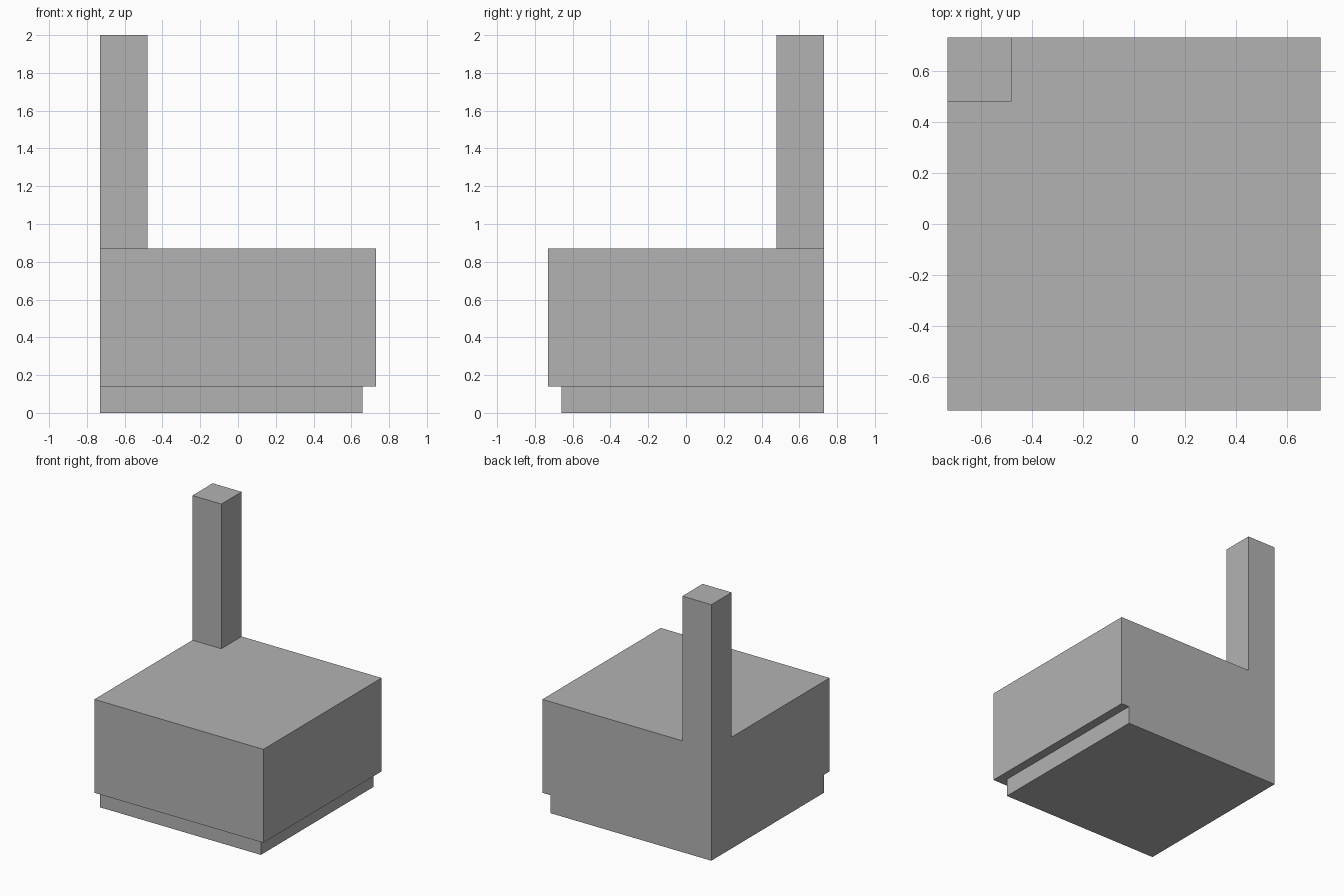
import bpy
from mathutils import Vector

default = bpy.data.objects.get("Cube")
if default:
    bpy.data.objects.remove(default, do_unlink=True)

# Single flat grey
grey = bpy.data.materials.new("plain grey")
grey.use_nodes = True
colour = (0.45, 0.45, 0.45, 1)
grey.diffuse_color = colour
grey.node_tree.nodes["Principled BSDF"].inputs["Base Color"].default_value = colour


def box(name, low, high):
    """Flat-shaded box between two opposite corners."""
    low, high = Vector(low), Vector(high)
    bpy.ops.mesh.primitive_cube_add(size=1, location=(low + high) / 2)
    part = bpy.context.object
    part.name = name
    part.scale = high - low
    bpy.ops.object.transform_apply(location=False, rotation=False, scale=True)
    part.data.materials.append(grey)
    return part


HALF = 0.73        # half width of the body
STEP = 0.07        # recess of the plinth on the front and left sides
POST = 0.25        # post thickness
PLINTH_TOP, BODY_TOP, POST_TOP = 0.14, 0.87, 2.0

# Plinth, flush with the body at the back and right
box("plinth", (-HALF, STEP - HALF, 0), (HALF - STEP, HALF, PLINTH_TOP))

# Main block
box("body", (-HALF, -HALF, PLINTH_TOP), (HALF, HALF, BODY_TOP))

# Square post on the back right corner
box("corner_post", (-HALF, HALF - POST, BODY_TOP), (POST - HALF, HALF, POST_TOP))
